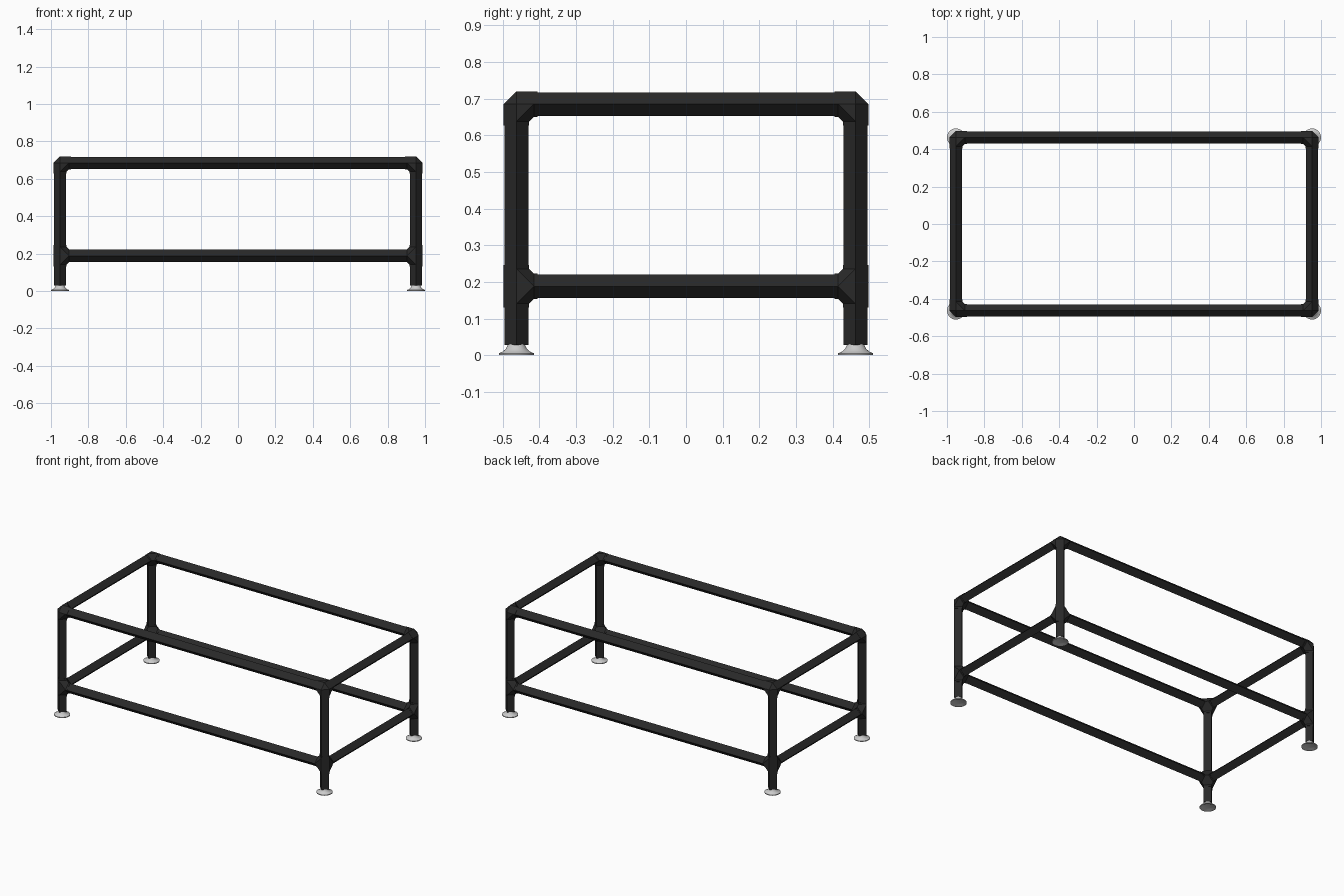
import bpy, bmesh, math
from mathutils import Vector

cube = bpy.data.objects.get("Cube")
if cube:
    bpy.data.objects.remove(cube, do_unlink=True)


def material(name, rgb):
    mat = bpy.data.materials.new(name)
    mat.use_nodes = True
    mat.diffuse_color = (*rgb, 1)
    mat.node_tree.nodes["Principled BSDF"].inputs["Base Color"].default_value = (*rgb, 1)
    return mat


black = material("matte black", (0.022, 0.022, 0.022))
silver = material("light grey", (0.6, 0.6, 0.6))

X, Y = 0.952, 0.463             # leg centres
TOP, LOW = 0.685, 0.188         # rail heights
BAR, FIT = 0.0325, 0.0345       # half diagonals of bars and fittings
REACH, BEND = 0.058, 0.0476     # fitting length and start of its collar
AXES = [Vector(v) for v in ((1, 0, 0), (0, 1, 0), (0, 0, 1))]


def finish(name, bm, mat):
    bmesh.ops.recalc_face_normals(bm, faces=bm.faces[:])
    mesh = bpy.data.meshes.new(name)
    bm.to_mesh(mesh)
    bm.free()
    mesh.materials.append(mat)
    obj = bpy.data.objects.new(name, mesh)
    bpy.context.collection.objects.link(obj)
    return obj


def ring(centre, direction, r):
    """Four corners of a diamond section across a direction."""
    a, b = [v for v in AXES if abs(v.dot(direction)) < 0.5]
    return [centre + v * r for v in (a, b, -a, -b)]


def hull(bm, points):
    verts = [bm.verts.new(p) for p in points]
    result = bmesh.ops.convex_hull(bm, input=verts)
    spare = [g for g in result["geom_interior"] if isinstance(g, bmesh.types.BMVert)]
    bmesh.ops.delete(bm, geom=spare, context="VERTS")


def bar(name, start, end):
    start, end = Vector(start), Vector(end)
    d = (end - start).normalized()
    bm = bmesh.new()
    hull(bm, ring(start, d, BAR) + ring(end, d, BAR))
    finish(name, bm, black)


def fitting(name, centre, arms):
    """Bevelled joint with a short collar on each arm."""
    c = Vector(centre)
    bm = bmesh.new()
    core = []
    for d in arms:
        core += ring(c + d * BEND, d, FIT)
        core.append(c - d * FIT if -d not in arms else c)
        hull(bm, ring(c + d * BEND, d, FIT) + ring(c + d * REACH, d, FIT))
    hull(bm, core)
    finish(name, bm, black)


def foot(name, x, y):
    """Flared levelling foot with a recessed underside."""
    profile = [(0, 0.03), (0.023, 0.03), (0.025, 0.025), (0.029, 0.017), (0.037, 0.01),
               (0.048, 0.005), (0.048, 0), (0.042, 0), (0.03, 0.006), (0, 0.006)]
    bm = bmesh.new()
    verts = [bm.verts.new((x + r, y, z)) for r, z in profile]
    edges = [bm.edges.new(pair) for pair in zip(verts, verts[1:])]
    bmesh.ops.spin(bm, geom=verts + edges, cent=(x, y, 0), axis=(0, 0, 1),
                   angle=math.tau, steps=32)
    bmesh.ops.remove_doubles(bm, verts=bm.verts[:], dist=1e-5)
    obj = finish(name, bm, silver)
    bpy.ops.object.select_all(action="DESELECT")
    bpy.context.view_layer.objects.active = obj
    obj.select_set(True)
    bpy.ops.object.shade_smooth_by_angle(angle=math.radians(40))


# Legs, joints and feet at the four corners
up = AXES[2]
for sx, side in ((1, "left"), (-1, "right")):
    for sy, end in ((-1, "front"), (1, "back")):
        tag = f"{end}_{side}"
        x, y = sx * X, sy * Y
        inward = [Vector((-sx, 0, 0)), Vector((0, -sy, 0))]
        bar(f"lower_leg_{tag}", (x, y, 0.028), (x, y, LOW - BEND))
        bar(f"upper_leg_{tag}", (x, y, LOW + BEND), (x, y, TOP - BEND))
        fitting(f"lower_joint_{tag}", (x, y, LOW), inward + [up, -up])
        fitting(f"top_joint_{tag}", (x, y, TOP), inward + [-up])
        foot(f"foot_{tag}", x, y)

# Rails around the top and bottom
for level, z in (("top", TOP), ("lower", LOW)):
    for s, end, side in ((-1, "front", "right"), (1, "back", "left")):
        bar(f"{level}_rail_{end}", (-X + BEND, s * Y, z), (X - BEND, s * Y, z))
        bar(f"{level}_rail_{side}", (s * X, -Y + BEND, z), (s * X, Y - BEND, z))
